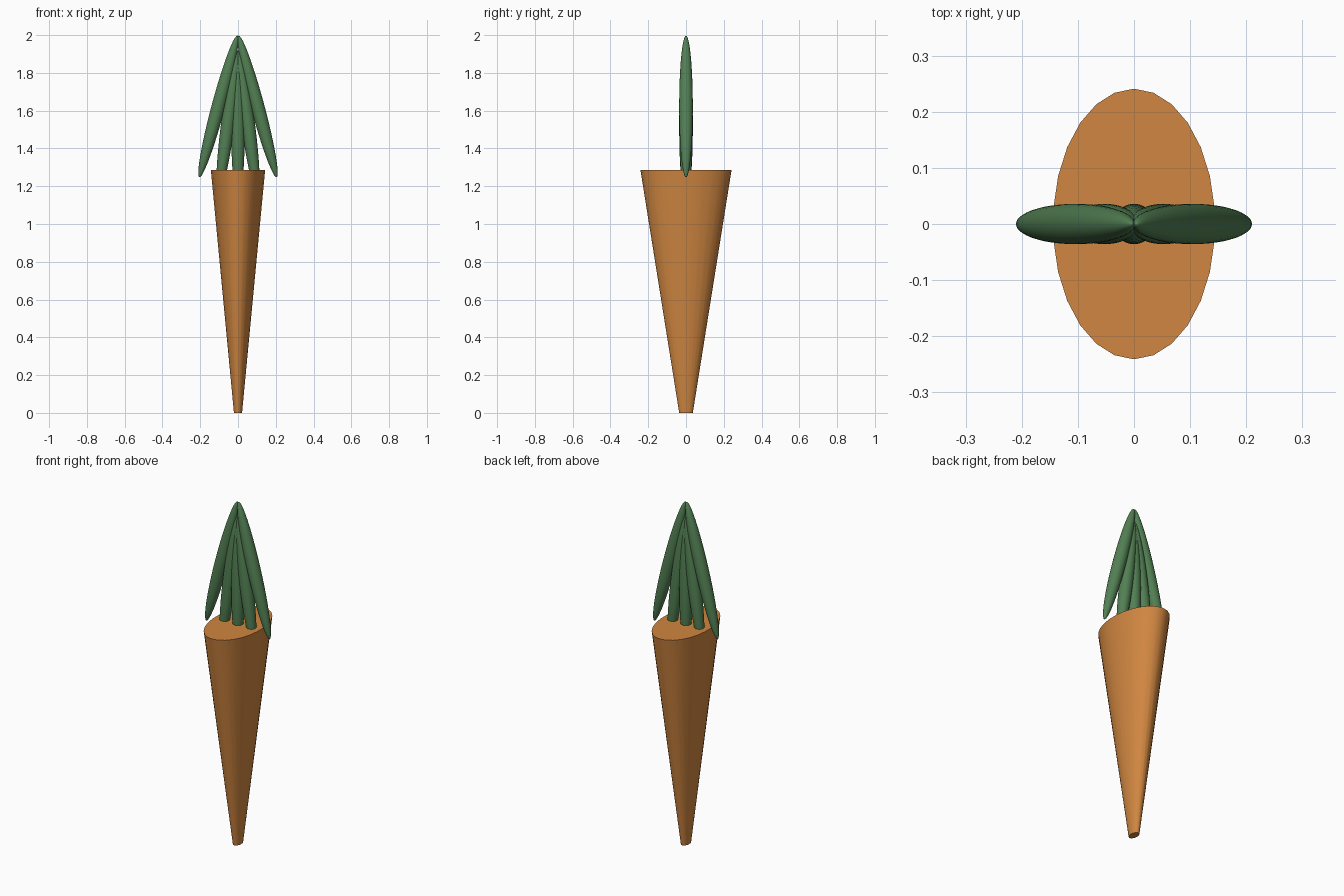
import bpy, math

if "Cube" in bpy.data.objects:
    bpy.data.objects.remove(bpy.data.objects["Cube"])


def material(name, rgb):
    m = bpy.data.materials.new(name)
    m.diffuse_color = (*rgb, 1)
    m.use_nodes = True
    m.node_tree.nodes["Principled BSDF"].inputs["Base Color"].default_value = m.diffuse_color
    return m


ORANGE = material("carrot orange", (0.63, 0.24, 0.052))
GREEN = material("leaf green", (0.085, 0.215, 0.087))


def finish(name, mat):
    ob = bpy.context.object
    ob.name = name
    ob.data.materials.append(mat)
    bpy.ops.object.shade_smooth_by_angle(angle=math.radians(40))
    return ob


# Root: truncated cone, flattened in x
H = 1.285
bpy.ops.mesh.primitive_cone_add(vertices=26, radius1=0.036, radius2=0.241,
                                depth=H, location=(0, 0, H / 2))
root = finish("root", ORANGE)
root.scale = (0.6, 1, 1)


# Leaves: long ellipsoids fanned in the xz plane, meeting near the top
def leaf(name, x, z, tilt):
    bpy.ops.mesh.primitive_uv_sphere_add(segments=32, ring_count=24, radius=1,
                                         location=(x, 0, z))
    ob = finish(name, GREEN)
    ob.scale = (0.036, 0.036, 0.388)
    ob.rotation_euler = (0, math.radians(tilt), 0)


leaf("middle_leaf", 0, 1.51, 0)
for side, s in (("left", -1), ("right", 1)):
    leaf(side + "_inner_leaf", s * 0.053, 1.535, -s * 7.5)
    leaf(side + "_outer_leaf", s * 0.104, 1.622, -s * 15)
